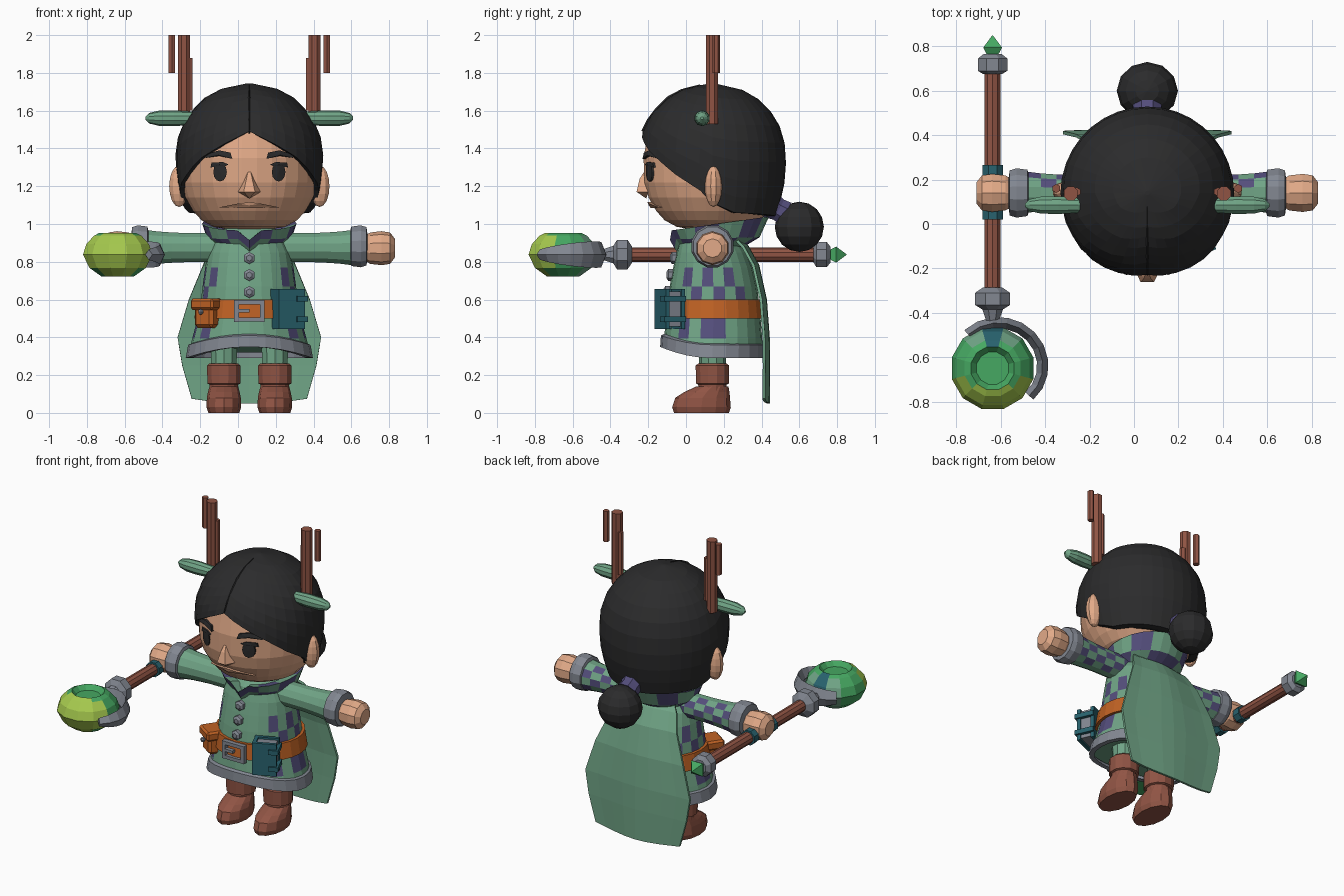
import bpy, bmesh, math
from mathutils import Vector, Matrix

if "Cube" in bpy.data.objects:
    bpy.data.objects.remove(bpy.data.objects["Cube"])

CX, CY = 0.06, 0.14          # body axis
SIDES = (-1, 1)


def material(name, *rgb):
    m = bpy.data.materials.new(name)
    m.diffuse_color = [((c / 255 + 0.055) / 1.055) ** 2.4 for c in rgb] + [1]
    m.use_nodes = True
    m.node_tree.nodes["Principled BSDF"].inputs["Base Color"].default_value = m.diffuse_color
    return m


SKIN = material("skin", 226, 170, 136)
BLACK = material("black", 43, 43, 44)
GREEN = material("cloth green", 112, 164, 134)
PURPLE = material("purple", 84, 78, 124)
ORANGE = material("orange leather", 192, 98, 36)
BROWN = material("brown", 144, 84, 68)
GREY = material("grey metal", 130, 135, 145)
TEAL = material("teal", 40, 98, 110)
LIME = material("lime", 166, 202, 78)
EMERALD = material("emerald", 70, 168, 98)


def finish(name, bm, mats):
    bmesh.ops.recalc_face_normals(bm, faces=bm.faces)
    me = bpy.data.meshes.new(name)
    bm.to_mesh(me)
    bm.free()
    for m in mats if isinstance(mats, (list, tuple)) else [mats]:
        me.materials.append(m)
    ob = bpy.data.objects.new(name, me)
    bpy.context.collection.objects.link(ob)
    return ob


def loft(name, rings, mats, rule=None, caps=True, closed=True):
    """Skin a list of point rings; rule(i, j, centre) picks the material."""
    bm = bmesh.new()
    vs = [[bm.verts.new(p) for p in r] for r in rings]
    n = len(rings[0])
    for i in range(len(vs) - 1):
        for j in range(n if closed else n - 1):
            k = (j + 1) % n
            f = bm.faces.new((vs[i][j], vs[i][k], vs[i + 1][k], vs[i + 1][j]))
            if rule:
                f.material_index = rule(i, j, f.calc_center_median())
    if caps:
        for r in (vs[0], vs[-1]):
            f = bm.faces.new(r)
            if rule:
                f.material_index = rule(-1, 0, f.calc_center_median())
    return finish(name, bm, mats)


def tube(name, prof, origin, axis, mats, n=10, rule=None, caps=True):
    """Turned shape: prof is (distance along axis, radius)."""
    q = Vector(axis).to_track_quat('Z', 'Y')
    rings = [[Vector(origin) + q @ Vector((r * math.cos(a), r * math.sin(a), t))
              for a in (2 * math.pi * (j + 0.5) / n for j in range(n))] for t, r in prof]
    return loft(name, rings, mats, rule, caps)


def ball(name, loc, size, mat, u=12, v=8):
    bm = bmesh.new()
    bmesh.ops.create_uvsphere(bm, u_segments=u, v_segments=v, radius=1,
                              matrix=Matrix.Translation(loc) @ Matrix.Diagonal((*size, 1)))
    return finish(name, bm, mat)


def box(name, loc, size, mat, turn=0, offset=(0, 0, 0), bevel=0):
    bm = bmesh.new()
    bmesh.ops.create_cube(bm, size=1, matrix=Matrix.Translation(loc) @ Matrix.Rotation(turn, 4, 'Z')
                          @ Matrix.Translation(offset) @ Matrix.Diagonal((*size, 1)))
    if bevel:
        bmesh.ops.bevel(bm, geom=bm.edges[:], offset=bevel, segments=1, affect='EDGES')
    return finish(name, bm, mat)


def interp(table, t):
    for a, b in zip(table, table[1:]):
        if t <= b[0]:
            k = max(0, (t - a[0]) / (b[0] - a[0]))
            return [p + (q - p) * k for p, q in zip(a[1:], b[1:])]
    return table[-1][1:]


# Head and face
FACE = [(0.97, 0.10), (0.985, 0.19), (1.02, 0.255), (1.07, 0.30), (1.14, 0.34), (1.22, 0.362),
        (1.35, 0.367), (1.5, 0.34), (1.62, 0.25), (1.68, 0.1)]
tube("head", FACE, (CX, CY, 0), (0, 0, 1), SKIN, 28)


def plate(name, pts, mat, lift=0.009):
    """Thin patch that follows the face, from (x, z) outline points."""
    def on(x, z, l):
        return (x, CY - math.sqrt(interp(FACE, z)[0] ** 2 - (x - CX) ** 2) - l, z)
    mid = [sum(p[k] for p in pts) / len(pts) for k in (0, 1)]
    loft(name, [[on(x, z, -0.02) for x, z in pts], [on(x, z, lift) for x, z in pts],
                [on(mid[0] + (x - mid[0]) * .05, mid[1] + (z - mid[1]) * .05, lift + .003) for x, z in pts]], mat)


for s in SIDES:
    plate("eye", [(CX + s * (0.155 + 0.036 * math.cos(a)), 1.275 + 0.05 * math.sin(a))
                  for a in (math.pi * k / 6 for k in range(12))], BLACK)
    plate("eyelash", [(CX + s * d, z) for d, z in ((.11, 1.315), (.14, 1.328), (.2, 1.325), (.205, 1.30), (.13, 1.305))], BLACK)
    plate("eyebrow", [(CX + s * d, z) for d, z in ((.09, 1.345), (.10, 1.378), (.16, 1.39), (.24, 1.365), (.23, 1.35), (.16, 1.36))], BLACK, 0.015)
    ball("ear", (CX + s * 0.372, 0.145, 1.2), (0.055, 0.046, 0.11), SKIN, 10, 8)
plate("mouth", [(-.10, 1.088), (0, 1.108), (.06, 1.116), (.12, 1.108), (.22, 1.088), (.06, 1.084)], SKIN, 0.018)

bm = bmesh.new()
for p in ((.06, -.2, 1.31), (0, -.2, 1.17), (.12, -.2, 1.17), (.03, -.262, 1.17), (.09, -.262, 1.17),
          (.06, -.21, 1.135), (.045, -.245, 1.24), (.075, -.245, 1.24)):
    bm.verts.new(p)
bmesh.ops.convex_hull(bm, input=bm.verts[:])
finish("nose", bm, SKIN)

# Hair cap with a parted hairline
HAIR = [(1.04, .335), (1.12, .36), (1.2, .38), (1.36, .392), (1.48, .375), (1.58, .325), (1.67, .235), (1.72, .14), (1.745, .01)]
LINE = [(0, 1.49), (20, 1.425), (42, 1.345), (63, 1.245), (78, 1.19), (90, 1.11), (110, 1.06), (180, 1.04)]
NH = 36


def hair_point(j, t, inset=1):
    a = 2 * math.pi * j / NH
    low = interp(LINE, abs((math.degrees(a) + 180) % 360 - 180))[0]
    z = low + (1.745 - low) * t
    r = interp(HAIR, z)[0] * inset
    return (CX + r * math.sin(a), CY - r * math.cos(a), z)


loft("hair", [[hair_point(j, 0, 0.88) for j in range(NH)]] +
     [[hair_point(j, t) for j in range(NH)] for t in (0, .12, .25, .4, .55, .68, .79, .88, .95, 1)], BLACK)
part = []
for z, w in ((1.49, .004), (1.55, .014), (1.61, .018), (1.67, .016), (1.71, .01), (1.735, .003)):
    y = CY - interp(HAIR, z)[0]
    part.append([(CX - w, y + .02, z - .01), (CX, y - .006, z + .004), (CX + w, y + .02, z - .01)])
loft("hair_parting", part, BLACK)
ball("hair_bun", (CX, 0.6, 0.985), (0.138, 0.13, 0.133), BLACK, 12, 8)
tube("hair_tie", [(0, .085), (.07, .065), (.11, .07)], (CX, 0.43, 1.11), (0, .8, -.45), PURPLE, 8)

# Antlers and animal ears
for s in SIDES:
    tube("antler", [(1.53, .034), (2.0, .034)], (CX + s * .345, .137, 0), (0, 0, 1), BROWN, 8)
    tube("antler_inner_tine", [(1.6, .02), (1.88, .02)], (CX + s * .318, .145, 0), (0, 0, 1), BROWN, 6)
    tube("antler_outer_tine", [(1.8, .02), (2.0, .02)], (CX + s * .41, .16, 0), (0, 0, 1), BROWN, 6)
    tube("animal_ear", [(.27, .02), (.31, .036), (.4, .042), (.48, .04), (.53, .028), (.55, .008)],
         (CX, .085, 1.56), (s, 0, 0), GREEN, 10)

# Coat with checked patches
COAT = [(.3, .325, -.125, .405), (.37, .31, -.12, .405), (.45, .285, -.11, .4), (.55, .262, -.1, .39), (.65, .25, -.09, .38),
        (.75, .237, -.072, .36), (.85, .22, -.05, .32), (.93, .18, -.03, .27), (.99, .12, .03, .22)]
NC = 24


def coat_ring(z, grow=0, bump=0):
    hw, yf, yb = interp(COAT, z)
    ring = []
    for j in range(NC):
        a = 2 * math.pi * j / NC
        ring.append((CX + (hw + grow) * math.sin(a), (yf + yb) / 2 - ((yb - yf) / 2 + grow) * math.cos(a),
                     z + bump * max(0, math.cos(a)) ** 2))
    return ring


def coat_rule(i, j, c):
    side = min(j, NC - 1 - j)              # 0 is front, 11 is back
    if 0.59 < c.z < 0.78 and 3 <= side <= 8:
        return (i + side) % 2
    return int(0.4 < c.z < 0.5 and side in (3, 5, 6))


loft("coat", [coat_ring(z, 0, .06 if z < .35 else 0) for z in (.32, .395, .5, .59, .67, .77, .85, .93, .99)],
     [GREEN, PURPLE], coat_rule)
loft("coat_hem", [coat_ring(.29, -.02, .06), coat_ring(.29, .012, .06), coat_ring(.36, .012, .05), coat_ring(.37, -.01, .05)],
     GREY, caps=False)
loft("belt", [coat_ring(.5, -.01), coat_ring(.5, .018), coat_ring(.6, .018), coat_ring(.6, -.01)], ORANGE, caps=False)
for z in (.64, .73, .82):
    y = interp(COAT, z)[1]
    tube("button", [(-.01, .032), (.018, .032), (.028, .016)], (CX, y, z), (0, -1, 0), GREY, 6)

# Collar, dipping in front and rising behind
def collar_ring(rx, yf, yb, zf, zb):
    ring = []
    for j in range(NC):
        a = 2 * math.pi * j / NC
        k = (1 - math.cos(a)) / 2
        ring.append((CX + rx * math.sin(a), yf + (yb - yf) * k, zf + (zb - zf) * k - (.05 if j == 0 else 0)))
    return ring


loft("collar", [collar_ring(.17, -.03, .29, .88, .87), collar_ring(.225, -.06, .39, .92, .93),
                collar_ring(.25, -.085, .44, .965, 1.04), collar_ring(.17, -.02, .36, .95, 1.0)],
     [GREEN, PURPLE], lambda i, j, c: int((min(j, NC - 1 - j) // 2 + i) % 2 == 1), caps=False)

# Cape
rows = [(.93, .15, .27), (.88, .205, .32), (.78, .245, .375), (.6, .32, .415), (.4, .38, .43), (.25, .355, .432), (.075, .305, .43)]
cape = loft("cape", [[(CX + w * u / 4, y + .012 * math.cos(u * .8) - .006, z - (.025 * (1 - u * u / 16) if z < .1 else 0))
                      for u in range(-4, 5)] for z, w, y in rows], GREEN, caps=False, closed=False)
mod = cape.modifiers.new("thickness", 'SOLIDIFY')
mod.thickness, mod.offset = 0.015, 0

# Arms, legs and boots
for s in SIDES:
    tube("sleeve", [(.12, .075), (.2, .08), (.27, .08), (.34, .08), (.41, .083), (.48, .088), (.55, .097)], (CX, .143, .875),
         (s, 0, 0), [GREEN, PURPLE], 12, lambda i, j, c: int(c.y > .15 and (i + j) % 2 == 1))
    tube("cuff", [(.535, .09), (.54, .108), (.59, .115), (.62, .105), (.625, .07)], (CX, .14, .882), (s, 0, 0), GREY, 12)
    tube("hand", [(.6, .06), (.64, .083), (.7, .09), (.745, .083), (.77, .05)], (CX, .14, .872), (s, 0, 0), SKIN, 10)
    x = CX + s * .135
    tube("trouser_leg", [(.22, .07), (.4, .075)], (x, .14, 0), (0, 0, 1), GREEN, 10)
    tube("boot_shaft", [(.08, .075), (.15, .078), (.155, .09), (.25, .092), (.262, .078)], (x, .14, 0), (0, 0, 1), BROWN, 12)
    loft("boot_foot", [[(x + rx * math.cos(a), y + ry * math.sin(a), z) for a in (math.pi * k / 6 for k in range(12))]
                       for z, rx, ry, y in ((0, .082, .145, .082), (.03, .092, .155, .082), (.08, .09, .145, .088),
                                            (.11, .084, .12, .11), (.14, .076, .085, .14))], BROWN)

# Belt gear: buckle, pouch and book
for d in (-.068, .068):
    box("buckle_side", (CX + d, -.125, .54), (.024, .03, .115), GREY)
for d in (-.046, .046):
    box("buckle_bar", (CX, -.125, .54 + d), (.14, .03, .022), GREY)
box("buckle_prong", (CX - .03, -.13, .54), (.06, .025, .018), GREY)
P, PT = (-.16, -.03, .53), -.6
box("pouch", P, (.12, .1, .13), ORANGE, PT, (0, 0, -.015), .018)
box("pouch_flap", P, (.145, .12, .06), ORANGE, PT, (0, -.005, .045), .012)
ball("pouch_stud", (-.197, -.085, .535), (.016, .016, .016), GREY, 6, 4)
B, BT = (.265, -.085, .55), .42
for d in (-.045, .045):
    box("book_cover", B, (.145, .022, .21), TEAL, BT, (0, d, 0))
box("book_spine", B, (.022, .11, .21), TEAL, BT, (-.065, 0, 0))
box("book_pages", B, (.12, .07, .185), GREY, BT, (.004, 0, 0))
for d in (-.055, .055):
    box("book_clasp", B, (.06, .125, .03), TEAL, BT, (.055, -.006, d))

# Staff lying along y in the hand
S = (-.637, 0, .838)
tube("staff_rod", [(-.36, .038), (.72, .038)], S, (0, 1, 0), BROWN, 10)
for y in (.045, .24):
    tube("staff_wrap", [(y - .025, .05), (y + .025, .05)], S, (0, 1, 0), TEAL, 8)
tube("staff_head_collar", [(-.44, .03), (-.385, .05), (-.365, .085), (-.31, .085), (-.285, .045)], S, (0, 1, 0), GREY, 8)
tube("staff_end_collar", [(.675, .045), (.69, .072), (.745, .072), (.765, .045)], S, (0, 1, 0), GREY, 8)
tube("staff_tip", [(.755, .03), (.795, .06), (.85, .002)], S, (0, 1, 0), EMERALD, 4)


def orb_rule(i, j, c):
    if c.y < -.72:
        return 0 if math.hypot(c.x + .637, c.y + .65) > .11 else 1
    if c.y > -.55:
        return 3 if abs(c.x + .637) < .05 else 2
    return 1


tube("orb", [(-.115, .09), (-.07, .155), (0, .19), (.055, .172), (.1, .13), (.115, .1), (.085, .075)],
     (-.637, -.65, .838), (0, 0, 1), [LIME, EMERALD, GREEN, TEAL], 12, orb_rule)

# Crescent blade curling around the orb
blade = []
for k in range(11):
    t = k / 10
    a = math.radians(132 - 174 * t)
    h = .02 + .05 * math.sin(math.pi * min(1, .15 + .8 * t))
    r = .225 - .02 * t ** 4
    blade.append([(-.61 + q * math.cos(a), -.65 + q * math.sin(a), .838 + z)
                  for q, z in ((r + .006, 0), (r - .02, h), (r - .045, 0), (r - .02, -h))])
loft("crescent_blade", blade, GREY)
